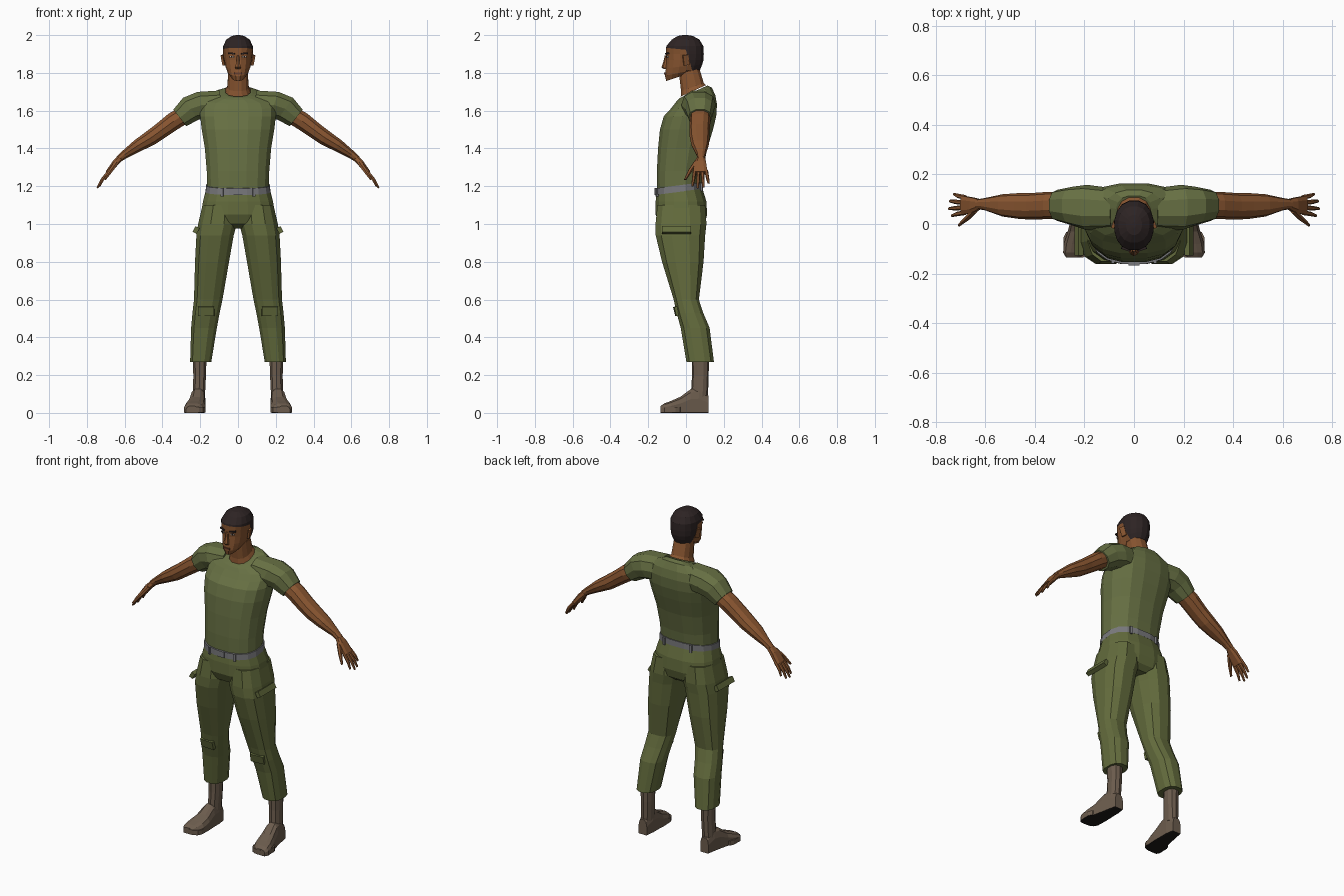
import bpy, bmesh, math
from mathutils import Vector, Matrix, Euler


def mat(name, r, g, b):
    m = bpy.data.materials.new(name)
    m.diffuse_color = (r, g, b, 1)
    return m


SKIN = mat("brown skin", .25, .092, .03)
SHIRT = mat("olive shirt", .135, .162, .056)
PANTS = mat("olive trousers", .125, .148, .046)
BELT = mat("grey belt", .19, .19, .2)
BOOT = mat("brown boot", .15, .108, .075)
SOLE = mat("black sole", .012, .01, .009)
HAIR = mat("dark hair", .026, .017, .017)
WHITE = mat("eye white", .45, .4, .35)
LIPS = mat("lips", .15, .05, .025)


def finish(name, bm, mats, mirror):
    bmesh.ops.recalc_face_normals(bm, faces=bm.faces)
    me = bpy.data.meshes.new(name)
    bm.to_mesh(me)
    bm.free()
    ob = bpy.data.objects.new(name, me)
    bpy.context.collection.objects.link(ob)
    for m in mats:
        me.materials.append(m)
    if mirror:
        ob.modifiers.new("mirror", 'MIRROR').use_mirror_merge = False
    return ob


def loft_mesh(rings, n, power):
    """Skin rings given as (centre, half axis u, half axis v), capped at both ends."""
    bm = bmesh.new()
    f = lambda t: math.copysign(abs(t) ** power, t)
    loops = []
    for c, u, v in rings:
        loop = []
        for i in range(n):
            a = 2 * math.pi * (i + .5) / n
            p = Vector(c) + Vector(u) * f(math.cos(a)) + Vector(v) * f(math.sin(a))
            p.z = max(p.z, 0)
            loop.append(bm.verts.new(p))
        loops.append(loop)
    for a, b in zip(loops, loops[1:]):
        for i in range(n):
            j = (i + 1) % n
            bm.faces.new((a[i], a[j], b[j], b[i]))
    bm.faces.new(loops[0])
    bm.faces.new(loops[-1])
    return bm


def loft(name, rings, m, n=12, power=.85, mirror=False):
    return finish(name, loft_mesh(rings, n, power), [m], mirror)


def level(z, x0, x1, y0, y1, slope=0):
    """Horizontal ring, optionally rising towards the back."""
    ry = (y1 - y0) / 2
    return ((x0 + x1) / 2, (y0 + y1) / 2, z), ((x1 - x0) / 2, 0, 0), (0, ry, ry * slope)


def mid(z, rx, y0, y1, slope=0):
    return level(z, -rx, rx, y0, y1, slope)


def limb(x, z, t, y0, y1, deg):
    """Ring across an arm that drops outward at the given angle."""
    a = math.radians(deg)
    return (x, (y0 + y1) / 2, z), (t * math.sin(a), 0, t * math.cos(a)), (0, (y1 - y0) / 2, 0)


def box(name, loc, size, m, rot=(0, 0, 0), mirror=False):
    bm = bmesh.new()
    r = Euler([math.radians(a) for a in rot]).to_matrix().to_4x4()
    bmesh.ops.create_cube(bm, size=1, matrix=Matrix.Translation(loc) @ r @ Matrix.Diagonal((*size, 1)))
    return finish(name, bm, [m], mirror)


# Head, cut along the hairline; hair faces are pushed out slightly
bm = loft_mesh([
    mid(1.783, .036, -.106, .055, .33), mid(1.803, .055, -.113, .072, .2),
    mid(1.835, .067, -.108, .082, .12), mid(1.868, .073, -.104, .088),
    mid(1.90, .075, -.107, .09), mid(1.94, .074, -.1, .088),
    mid(1.972, .059, -.072, .068), mid(1.99, .03, -.042, .035),
    mid(1.994, .008, -.015, .008)], 16, .9)
planes = [((0, -.1, 1.932), (0, .1, 1)), ((0, .012, 1.88), (0, 1, .3)), ((0, .08, 1.815), (0, 0, 1))]
for co, no in planes:
    bmesh.ops.bisect_plane(bm, geom=bm.verts[:] + bm.edges[:] + bm.faces[:], plane_co=co, plane_no=no)
bmesh.ops.recalc_face_normals(bm, faces=bm.faces)
bm.normal_update()
hair_verts = set()
for f in bm.faces:
    top, back, low = [(f.calc_center_median() - Vector(co)).dot(Vector(no)) > 0 for co, no in planes]
    if top or (back and low):
        f.material_index = 1
        hair_verts.update(f.verts)
for v, d in [(v, v.normal * .006) for v in hair_verts]:
    v.co += d
finish("head", bm, [SKIN, HAIR], False)

# Face
loft("nose", [mid(1.893, .007, -.112, -.09), mid(1.86, .01, -.12, -.09),
              mid(1.83, .017, -.13, -.09), mid(1.82, .014, -.118, -.09)], SKIN, 6)
box("brow", (.033, -.1, 1.903), (.036, .012, .008), HAIR, (0, -6, 18), True)
box("eye", (.032, -.099, 1.885), (.022, .008, .008), WHITE, (0, 0, 18), True)
box("pupil", (.032, -.101, 1.885), (.009, .008, .0085), HAIR, (0, 0, 18), True)
box("mouth", (0, -.11, 1.796), (.042, .012, .01), LIPS)
box("ear", (.077, .0, 1.868), (.012, .03, .055), SKIN, (10, 8, 20), True)
loft("neck", [mid(1.705, .068, -.03, .108, .45), mid(1.725, .057, -.028, .096, .35),
              mid(1.82, .054, -.04, .07, .2)], SKIN)

# Shirt
loft("shirt", [
    mid(1.18, .166, -.155, .08, .12), mid(1.28, .168, -.156, .09), mid(1.40, .178, -.15, .115),
    mid(1.50, .195, -.14, .145), mid(1.57, .203, -.12, .162), mid(1.62, .203, -.085, .166, .1),
    mid(1.66, .185, -.06, .157, .2), mid(1.69, .12, -.045, .138, .36),
    mid(1.70, .075, -.034, .115, .45)], SHIRT, 16, .8)
loft("sleeve", [
    limb(.09, 1.635, .075, -.02, .145, 5), limb(.19, 1.63, .077, -.025, .158, 20),
    limb(.25, 1.61, .074, -.005, .15, 35), limb(.308, 1.562, .058, .012, .138, 38)],
    SHIRT, 10, .85, True)

# Arms and hands
loft("arm", [
    limb(.24, 1.605, .048, .022, .128, 35), limb(.34, 1.545, .05, .02, .13, 35),
    limb(.41, 1.493, .045, .018, .125, 35), limb(.46, 1.457, .043, .02, .125, 35),
    limb(.53, 1.415, .035, .03, .12, 35), limb(.60, 1.368, .023, .055, .105, 37),
    limb(.63, 1.345, .019, .06, .1, 42)], SKIN, 10, .9, True)
loft("palm", [
    limb(.62, 1.352, .018, .061, .1, 40), limb(.65, 1.322, .018, .042, .108, 48),
    limb(.69, 1.27, .014, .036, .116, 52)], SKIN, 8, .7, True)
fingers = [(.046, .034, .733, 1.2), (.066, .062, .745, 1.19), (.086, .092, .741, 1.194),
           (.107, .12, .725, 1.215)]
for i, (ya, yb, x, z) in enumerate(fingers):
    xm, zm, ym = (.685 + x) / 2 + .006, (1.276 + z) / 2, (ya + yb) / 2
    loft(f"finger_{i + 1}", [
        limb(.68, 1.283, .01, ya - .01, ya + .01, 52), limb(xm, zm, .009, ym - .009, ym + .009, 56),
        limb(x, z, .005, yb - .006, yb + .006, 65)], SKIN, 6, .9, True)
loft("thumb", [
    limb(.64, 1.33, .014, .042, .07, 48), limb(.672, 1.285, .012, .012, .036, 52),
    limb(.705, 1.235, .006, -.011, .003, 56)], SKIN, 6, .9, True)

# Belt
loft("belt", [mid(1.17, .174, -.163, .09, .13), mid(1.205, .172, -.163, .09, .13)], BELT, 16, .8)
box("buckle", (0, -.16, 1.172), (.045, .014, .036), BELT)
for i, (x, y, r) in enumerate([(.085, -.153, 15), (.09, .083, -15)]):
    box(f"belt_loop_{i + 1}", (x, y, 1.187 + y * .12), (.014, .012, .044), BELT, (0, 0, r), True)

# Trousers
loft("hips", [
    mid(1.185, .17, -.156, .085, .13), mid(1.12, .188, -.163, .11), mid(1.05, .2, -.163, .114),
    mid(1.0, .19, -.14, .1), mid(.975, .1, -.09, .07)], PANTS, 16, .8)
hem = level(.27, .14, .255, 0, .15)
loft("trouser_leg", [
    level(1.1, .01, .19, -.155, .105), level(1.0, .004, .214, -.165, .112),
    level(.94, .02, .223, -.164, .105), level(.8, .045, .23, -.13, .096),
    level(.6, .08, .235, -.067, .07), level(.53, .095, .243, -.052, .093),
    level(.45, .11, .25, -.03, .127), hem,
    level(.272, .155, .248, .015, .14)], PANTS, 12, .8, True)
box("pocket_flap", (.222, -.05, .968), (.024, .155, .034), PANTS, (0, -28, 0), True)
box("knee_patch", (.168, -.043, .54), (.085, .034, .05), PANTS, (14, 0, 4), True)

# Boots: shaft and foot, underside coloured as sole
loft("boot_shaft", [
    level(.3, .165, .242, .03, .122), level(.2, .168, .238, .032, .12),
    level(.08, .174, .24, .025, .116)], BOOT, 10, .85, True)
foot = [(.12, .18, .236, .09), (.07, .172, .246, .13), (.025, .172, .255, .125),
        (-.03, .17, .268, .085), (-.08, .172, .284, .063), (-.115, .185, .287, .05),
        (-.135, .212, .275, .036)]
bm = loft_mesh([((((a + b) / 2), y, h * .3), ((b - a) / 2, 0, 0), (0, 0, h * .72))
                for y, a, b, h in foot], 12, .7)
for f in bm.faces:
    if max(v.co.z for v in f.verts) < .004:
        f.material_index = 1
finish("boot_foot", bm, [BOOT, SOLE], True)
sole = loft_mesh([level(z, .172, .286, -.137, -.02) for z in (.002, .03)], 12, .7)
for f in sole.faces:
    if f.calc_center_median().z < .005:
        f.material_index = 1
finish("toe_sole", sole, [BOOT, SOLE], True)
